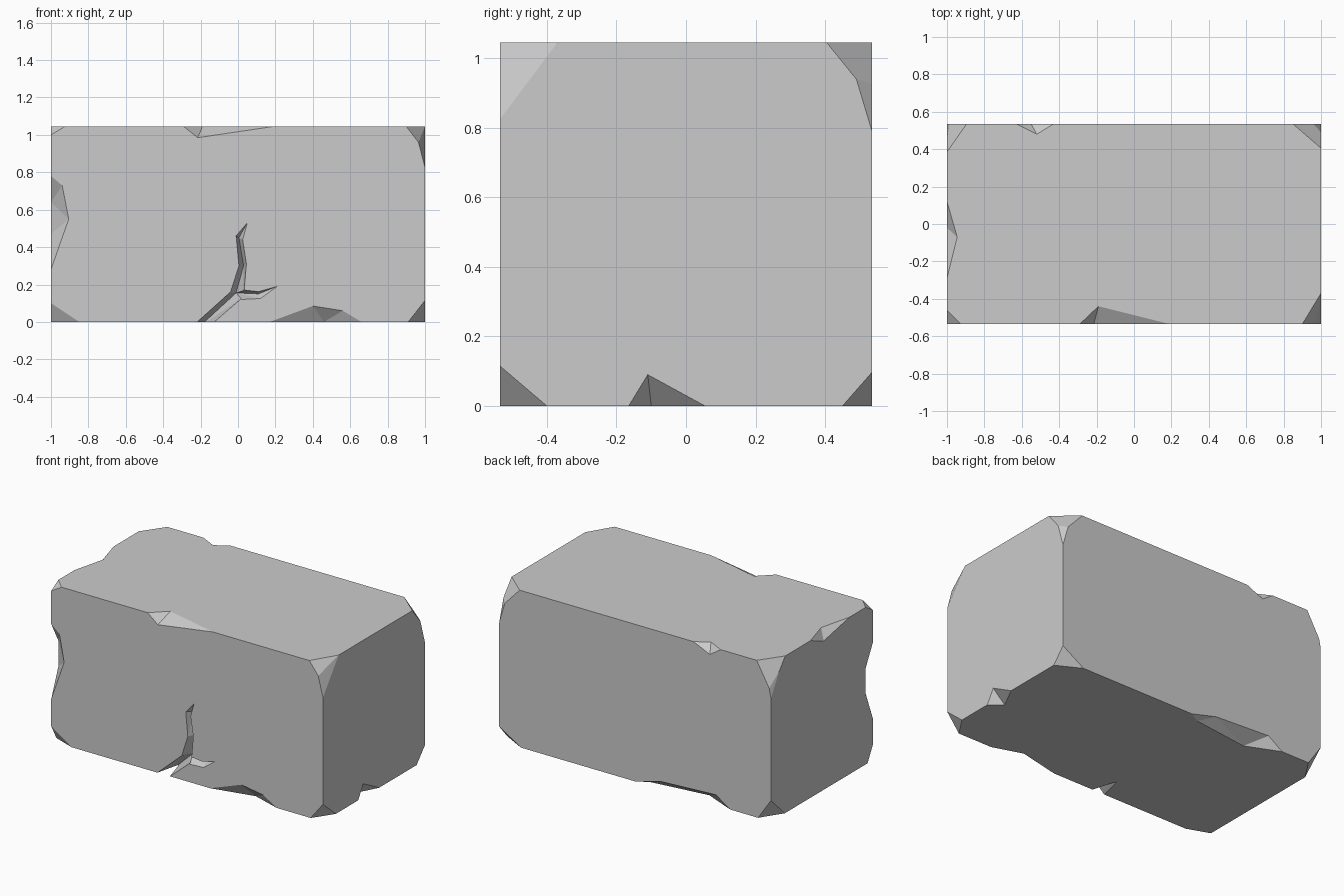
import bpy, bmesh
from mathutils import Vector

if "Cube" in bpy.data.objects:
    bpy.data.objects.remove(bpy.data.objects["Cube"])

Y, T = 0.535, 1.045          # half depth, height
E = 0.02                     # how far cutters poke out of the block

# --- Block with clipped corners (each clip is a plane through three points) ---
bm = bmesh.new()
bmesh.ops.create_cube(bm, size=1)
for v in bm.verts:
    v.co = (v.co.x * 2, v.co.y * 2 * Y, (v.co.z + 0.5) * T)


def clip(p, q, r):
    p, q, r = Vector(p), Vector(q), Vector(r)
    n = (q - p).cross(r - p).normalized()
    if n.dot(p - Vector((0, 0, T / 2))) < 0:
        n = -n
    cut = bmesh.ops.bisect_plane(bm, geom=bm.verts[:] + bm.edges[:] + bm.faces[:],
                                 dist=1e-5, plane_co=p, plane_no=n, clear_outer=True)
    edges = [e for e in cut["geom_cut"] if isinstance(e, bmesh.types.BMEdge)]
    bmesh.ops.holes_fill(bm, edges=edges, sides=0)


# simple corners: side x, side y, corner z, then where the clip meets each edge
for sx, sy, cz, x, y, z in [(-1, -1, T, -0.925, -0.46, 1.0),
                            (-1, -1, 0, -0.85, -0.48, 0.10),
                            (1, -1, 0, 0.91, -0.40, 0.115),
                            (1, 1, 0, 0.84, 0.45, 0.097),
                            (-1, 1, 0, -0.905, 0.39, 0.14)]:
    clip((x, sy * Y, cz), (sx, y, cz), (sx, sy * Y, z))

# two-facet corners: back left, back right, front right
clip((-0.895, Y, T), (-1, 0.385, T), (-1, 0.45, 0.965))
clip((-1, Y, 0.82), (-1, 0.45, 0.965), (-0.963, Y, 1.0))
clip((0.85, Y, T), (1, 0.405, T), (1, 0.49, 0.94))
clip((1, Y, 0.79), (1, 0.49, 0.94), (0.953, Y, 0.95))
clip((0.9, -Y, T), (1, -0.37, T), (0.965, -Y, 0.96))
clip((1, -Y, 0.825), (1, -0.37, T), (0.965, -Y, 0.96))

bmesh.ops.recalc_face_normals(bm, faces=bm.faces[:])
mesh = bpy.data.meshes.new("stone_block")
bm.to_mesh(mesh)
bm.free()
block = bpy.data.objects.new("stone_block", mesh)
bpy.context.collection.objects.link(block)
bpy.context.view_layer.objects.active = block


def carve(points):
    """Subtract the convex hull of the points from the block."""
    b = bmesh.new()
    for p in points:
        b.verts.new(p)
    hull = bmesh.ops.convex_hull(b, input=b.verts[:])
    junk = {v for v in hull["geom_interior"] + hull["geom_unused"]
            if isinstance(v, bmesh.types.BMVert)}
    bmesh.ops.delete(b, geom=list(junk), context='VERTS')
    bmesh.ops.recalc_face_normals(b, faces=b.faces[:])
    me = bpy.data.meshes.new("cutter")
    b.to_mesh(me)
    b.free()
    cutter = bpy.data.objects.new("cutter", me)
    cutter.hide_render = True
    bpy.context.collection.objects.link(cutter)
    mod = block.modifiers.new("carve", 'BOOLEAN')
    mod.operation, mod.solver, mod.object = 'DIFFERENCE', 'EXACT', cutter
    bpy.ops.object.modifier_apply(modifier=mod.name)
    bpy.data.objects.remove(cutter)


# --- Edge chips: two ends on the edge, then points on the adjoining faces ---
def chip(out, a, b, *rest):
    mid = (Vector(a) + Vector(b)) / 2 + Vector(out) * E
    carve([a, b, *rest, mid])


chip((0, -1, 1), (-0.29, -Y, T), (0.19, -Y, T), (-0.215, -Y, 0.985), (-0.19, -0.44, T))
chip((-1, -1, 0), (-1, -Y, 0.78), (-1, -Y, 0.28), (-0.94, -Y, 0.73), (-0.905, -Y, 0.55),
     (-1, -0.46, 0.64), (-1, -0.46, 0.47))
chip((0, -1, -1), (0.17, -Y, 0), (0.66, -Y, 0), (0.40, -Y, 0.085), (0.56, -Y, 0.06),
     (0.46, -0.47, 0))
chip((0, 1, -1), (0, Y, 0), (-0.70, Y, 0), (-0.19, Y, 0.05), (-0.595, Y, 0.07),
     (-0.48, 0.44, 0), (-0.08, 0.49, 0))
chip((1, 0, -1), (1, -0.165, 0), (1, 0.055, 0), (1, -0.11, 0.09), (0.92, -0.10, 0))
chip((-1, 0, 1), (-1, 0.12, T), (-1, -0.29, T), (-0.945, -0.07, T), (-1, -0.02, T - 0.055))
chip((0, 1, 1), (-0.63, Y, T), (-0.43, Y, T), (-0.52, 0.48, T), (-0.55, Y, T - 0.053))


# --- Front crack: V-shaped sections (left, right, valley + depth) joined in runs ---
def section(l, r, v, depth):
    pts = [(x, -Y - d, z) for x, z in (l, r) for d in (0, E)]
    return pts + [(v[0], -Y + depth, v[1])]


def tip(x, z):
    return [(x, -Y, z), (x, -Y - E, z)]


trunk = [section((-0.24, -E), (-0.15, -E), (-0.20, -E), 0.17),
         section((-0.04, 0.16), (0.03, 0.135), (-0.01, 0.155), 0.08),
         section((0.005, 0.30), (0.045, 0.31), (0.03, 0.30), 0.06),
         section((-0.01, 0.46), (0.025, 0.44), (0.005, 0.45), 0.05),
         tip(0.05, 0.53)]
branch = [section((0.035, 0.17), (0.02, 0.12), (-0.01, 0.155), 0.08),
          section((0.11, 0.162), (0.12, 0.125), (0.11, 0.15), 0.04),
          tip(0.21, 0.19)]
for run in (trunk, branch):
    for s, t in zip(run, run[1:]):
        carve(s + t)
